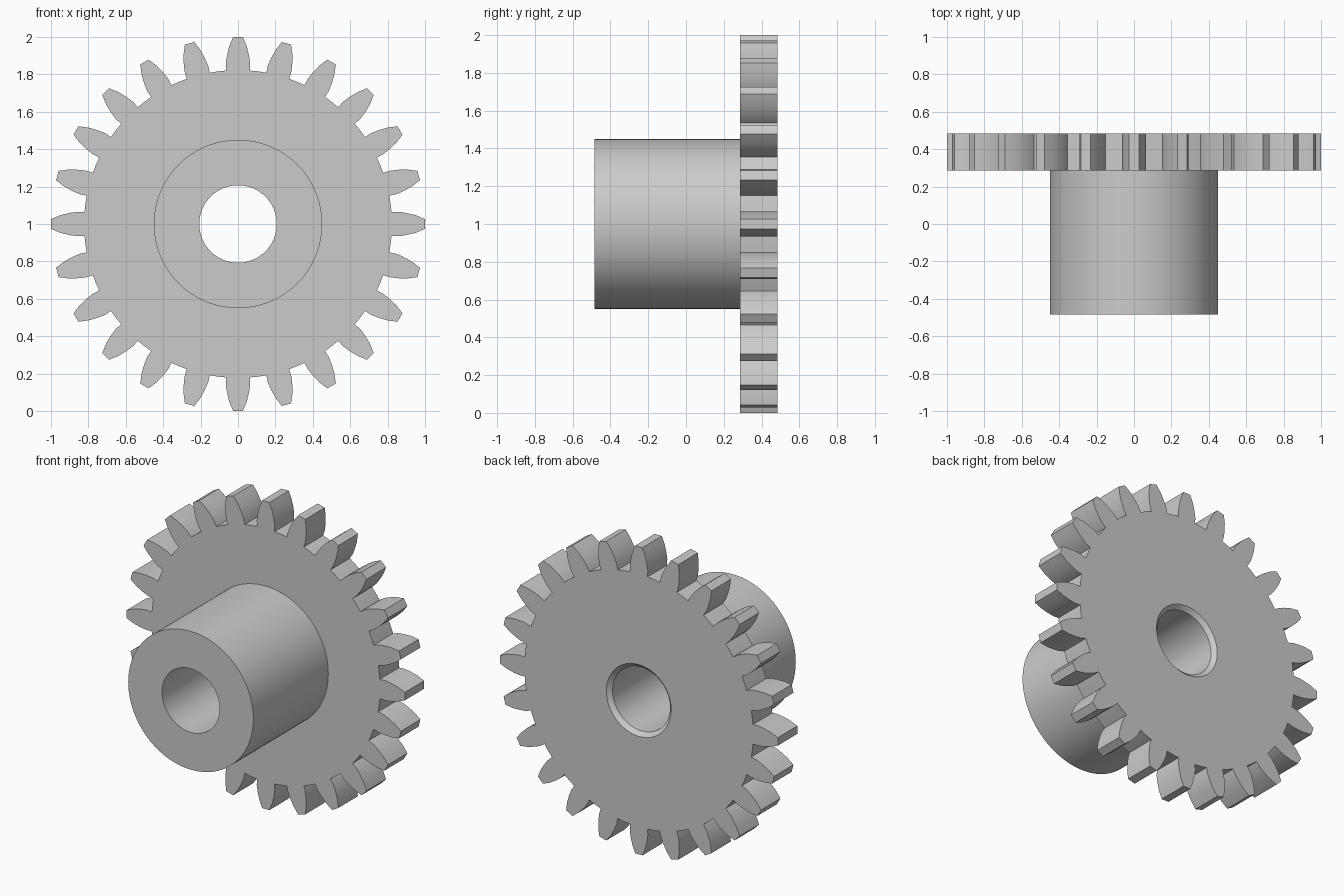
import bpy, bmesh
from math import sin, cos, radians

if "Cube" in bpy.data.objects:
    bpy.data.objects.remove(bpy.data.objects["Cube"])

TEETH = 24
BASE = 4.4                                # half angle of a tooth at its root, degrees
Y_HUB, Y_PLATE, Y_BACK = -0.485, 0.285, 0.485
FLANK = [(0.065, 0.86), (0.059, 0.90), (0.047, 0.95), (0.026, 1.0)]  # half width, height

bm = bmesh.new()
pitch = 360 / TEETH
angles = [i * pitch + a for i in range(TEETH) for a in (-BASE, 0, BASE, pitch / 2)]


def ring(r, y):
    return [bm.verts.new((r * sin(radians(a)), y, 1 + r * cos(radians(a)))) for a in angles]


def bridge(a, b):
    n = len(a)
    for i in range(n):
        j = (i + 1) % n
        bm.faces.new((a[i], a[j], b[j], b[i]))


# Hub, bore, rear chamfer and plate faces as a chain of rings
root_front, root_back = ring(0.823, Y_PLATE), ring(0.823, Y_BACK)
chain = [root_front, ring(0.45, Y_PLATE), ring(0.45, Y_HUB), ring(0.207, Y_HUB),
         ring(0.207, Y_BACK - 0.026), ring(0.233, Y_BACK), root_back]
for a, b in zip(chain, chain[1:]):
    bridge(a, b)

# Teeth and the root lands between them
outline = [(-w, h) for w, h in FLANK] + [(w, h) for w, h in reversed(FLANK)]
for i in range(TEETH):
    t = radians(i * pitch)
    k = 4 * i
    sides = []
    for root, y in ((root_front, Y_PLATE), (root_back, Y_BACK)):
        pts = [bm.verts.new((w * cos(t) + h * sin(t), y, 1 + h * cos(t) - w * sin(t)))
               for w, h in outline]
        path = [root[k]] + pts + [root[k + 2]]
        bm.faces.new(path + [root[k + 1]])
        sides.append(path)
    f, b = sides
    for j in range(len(f) - 1):
        bm.faces.new((f[j], f[j + 1], b[j + 1], b[j]))
    for j in (k + 2, k + 3):
        m = (j + 1) % len(angles)
        bm.faces.new((root_front[j], root_front[m], root_back[m], root_back[j]))

bmesh.ops.recalc_face_normals(bm, faces=bm.faces)
mesh = bpy.data.meshes.new("spur_gear")
bm.to_mesh(mesh)
bm.free()
gear = bpy.data.objects.new("spur_gear", mesh)
bpy.context.collection.objects.link(gear)
bpy.context.view_layer.objects.active = gear
gear.select_set(True)
bpy.ops.object.shade_smooth_by_angle(angle=radians(25))
